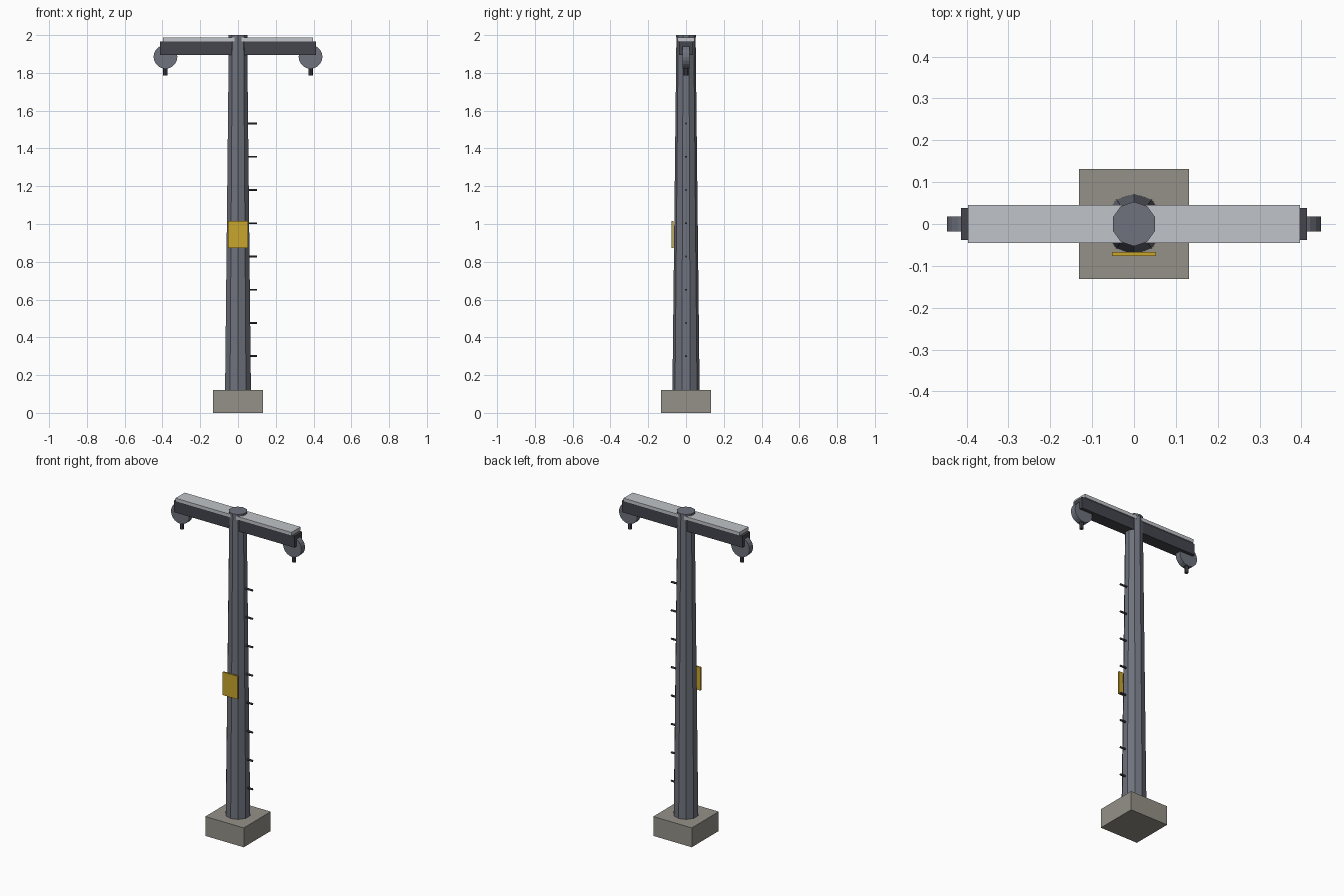
import bpy
import math

cube = bpy.data.objects.get("Cube")
if cube:
    bpy.data.objects.remove(cube, do_unlink=True)


def make_material(name, rgb):
    mat = bpy.data.materials.new(name)
    mat.use_nodes = True
    colour = (*rgb, 1)
    mat.diffuse_color = colour
    mat.node_tree.nodes["Principled BSDF"].inputs["Base Color"].default_value = colour
    return mat


STEEL = make_material("grey steel", (0.156, 0.168, 0.202))
DARK = make_material("dark steel", (0.058, 0.058, 0.076))
PALE = make_material("pale metal", (0.53, 0.55, 0.58))
CONCRETE = make_material("concrete", (0.296, 0.283, 0.242))
YELLOW = make_material("yellow paint", (0.58, 0.38, 0.027))


def finish(name, mat):
    obj = bpy.context.object
    obj.name = name
    obj.data.materials.append(mat)
    return obj


def box(name, mat, low, high):
    centre = [(a + b) / 2 for a, b in zip(low, high)]
    bpy.ops.mesh.primitive_cube_add(size=1, location=centre)
    obj = finish(name, mat)
    obj.scale = [b - a for a, b in zip(low, high)]
    bpy.ops.object.transform_apply(location=False, rotation=False, scale=True)
    return obj


def column(name, mat, sides, r_low, r_high, length, centre, rotation=(0, 0, 0)):
    bpy.ops.mesh.primitive_cone_add(vertices=sides, radius1=r_low, radius2=r_high,
                                    depth=length, location=centre, rotation=rotation)
    return finish(name, mat)


# Footing and tapered ten-sided pole with a thin cap
box("footing", CONCRETE, (-0.132, -0.132, 0), (0.132, 0.132, 0.12))
column("pole", STEEL, 10, 0.072, 0.051, 1.87, (0, 0, 1.055))
column("pole_cap", STEEL, 10, 0.053, 0.053, 0.012, (0, 0, 1.994))

# Crossarm with a pale cover plate on top
box("crossarm", DARK, (-0.413, -0.038, 1.895), (0.413, 0.038, 1.966))
box("crossarm_cover", PALE, (-0.397, -0.045, 1.966), (0.397, 0.045, 1.988))

# Pulley wheel and hanging stub at each end of the arm
for side, sign in (("left", 1), ("right", -1)):
    x = sign * 0.384
    column(f"{side}_pulley", STEEL, 20, 0.063, 0.063, 0.036,
           (x, 0, 1.885), (math.pi / 2, 0, 0))
    column(f"{side}_stub", DARK, 8, 0.012, 0.012, 0.06, (x, 0, 1.815))

# Climbing pegs up the left side
for i in range(8):
    column(f"climbing_peg_{i + 1}", DARK, 6, 0.006, 0.006, 0.06,
           (0.071, 0, 0.3 + i * 0.176), (0, math.pi / 2, 0))

# Plain warning plate on the front
box("warning_plate", YELLOW, (-0.052, -0.077, 0.873), (0.052, -0.067, 1.016))
